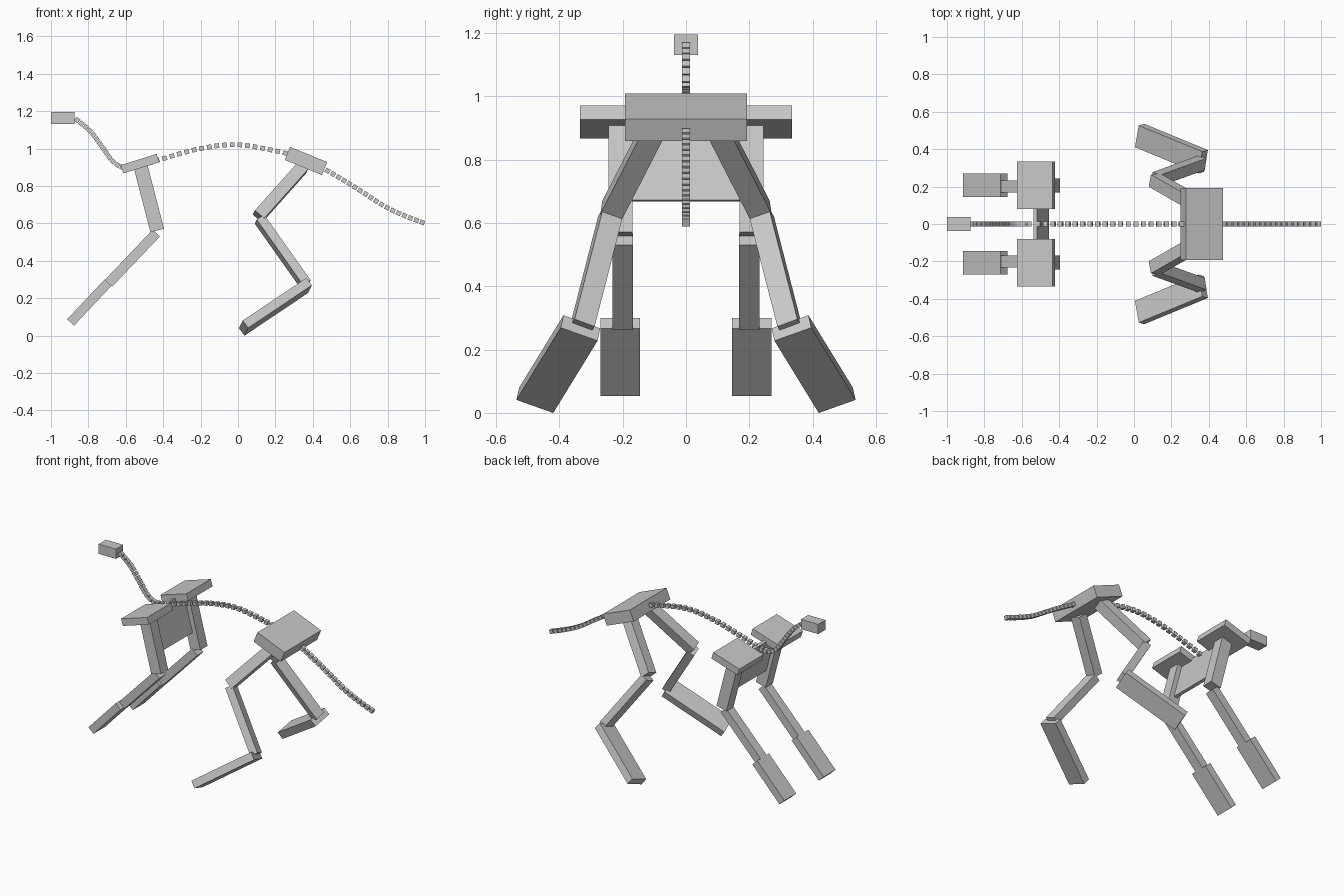
import bpy
import bmesh
from mathutils import Vector, Matrix

cube = bpy.data.objects.get("Cube")
if cube:
    bpy.data.objects.remove(cube, do_unlink=True)

grey = bpy.data.materials.new("plain_grey")
grey.use_nodes = True
grey.diffuse_color = (0.58, 0.58, 0.58, 1)
grey.node_tree.nodes["Principled BSDF"].inputs["Base Color"].default_value = (0.58, 0.58, 0.58, 1)


def add_object(name, bm):
    mesh = bpy.data.meshes.new(name)
    bmesh.ops.recalc_face_normals(bm, faces=bm.faces)
    bm.to_mesh(mesh)
    bm.free()
    mesh.materials.append(grey)
    bpy.context.collection.objects.link(bpy.data.objects.new(name, mesh))


def add_bar(bm, a, b, width, thick, side=(0, 1, 0)):
    """Box running from a to b; width lies along the side direction."""
    a, b = Vector(a), Vector(b)
    along = (b - a).normalized()
    side = Vector(side)
    side = (side - along * side.dot(along)).normalized()
    up = along.cross(side)
    frame = Matrix((along * (b - a).length, side * width, up * thick)).transposed().to_4x4()
    bmesh.ops.create_cube(bm, size=1, matrix=Matrix.Translation((a + b) / 2) @ frame)


def bar(name, *args, **kw):
    bm = bmesh.new()
    add_bar(bm, *args, **kw)
    add_object(name, bm)


def mirrored_bar(name, a, b, width, thick, side=(0, 1, 0)):
    for suffix, s in (("near", -1), ("far", 1)):
        flip = lambda v: (v[0], v[1] * s, v[2])
        bar(f"{name}_{suffix}", flip(a), flip(b), width, thick, side=flip(side))


def smooth_path(points, steps=12):
    """Catmull-Rom path through (x, z) points."""
    p = [Vector((x, 0, z)) for x, z in points]
    p = [2 * p[0] - p[1]] + p + [2 * p[-1] - p[-2]]
    path = []
    for i in range(1, len(p) - 2):
        for k in range(steps):
            t = k / steps
            path.append(0.5 * (2 * p[i] + (p[i + 1] - p[i - 1]) * t
                        + (2 * p[i - 1] - 5 * p[i] + 4 * p[i + 1] - p[i + 2]) * t * t
                        + (3 * (p[i] - p[i + 1]) + p[i + 2] - p[i - 1]) * t ** 3))
    return path + [p[-2]]


def chain(name, points, spacing, size=0.025):
    """Row of small cubes evenly spaced along a path."""
    path = smooth_path(points)
    total = sum((b - a).length for a, b in zip(path, path[1:]))
    count = round(total / spacing)
    bm = bmesh.new()
    travelled, k = 0.0, 0
    for a, b in zip(path, path[1:]):
        length = (b - a).length
        d = (b - a) / length
        while k <= count and k * total / count <= travelled + length + 1e-5:
            c = a + d * (k * total / count - travelled)
            add_bar(bm, c - d * size / 2, c + d * size / 2, size, size)
            k += 1
        travelled += length
    add_object(name, bm)


# Head, chest and hips
bar("head", (-1, 0, 1.163), (-0.873, 0, 1.163), 0.075, 0.065)
bar("chest_plate", (-0.528, 0, 0.915), (-0.463, 0, 0.67), 0.35, 0.02)
bar("hip_plate", (0.264, 0, 0.974), (0.463, 0, 0.893), 0.385, 0.075)

# Vertebrae
chain("neck", [(-0.86, 1.152), (-0.79, 1.093), (-0.72, 1.0), (-0.674, 0.936),
               (-0.62, 0.9), (-0.56, 0.9)], 0.03)
chain("spine", [(-0.51, 0.91), (-0.406, 0.944), (-0.2, 1.0), (0, 1.02),
                (0.23, 0.981), (0.33, 0.95)], 0.041)
chain("tail", [(0.42, 0.915), (0.572, 0.826), (0.674, 0.762), (0.786, 0.69),
               (0.893, 0.64), (0.985, 0.605)], 0.034)

# Forelegs
mirrored_bar("shoulder_plate", (-0.62, 0.207, 0.889), (-0.428, 0.207, 0.949), 0.255, 0.046)
mirrored_bar("foreleg_upper", (-0.522, 0.207, 0.91), (-0.432, 0.207, 0.562), 0.075, 0.075)
mirrored_bar("foreleg_lower", (-0.437, 0.2, 0.548), (-0.692, 0.2, 0.28), 0.065, 0.053)
mirrored_bar("forefoot", (-0.695, 0.207, 0.283), (-0.895, 0.207, 0.07), 0.125, 0.05)

# Splayed hind legs, all bending in one tilted plane
splay = (0.16, 0.93, 0.33)
mirrored_bar("hindleg_upper", (0.345, 0.1, 0.9), (0.11, 0.235, 0.637), 0.07, 0.066, side=splay)
mirrored_bar("hindleg_lower", (0.115, 0.238, 0.622), (0.363, 0.328, 0.272), 0.068, 0.05, side=splay)
mirrored_bar("hindfoot", (0.37, 0.333, 0.268), (0.03, 0.473, 0.04), 0.125, 0.05, side=splay)
